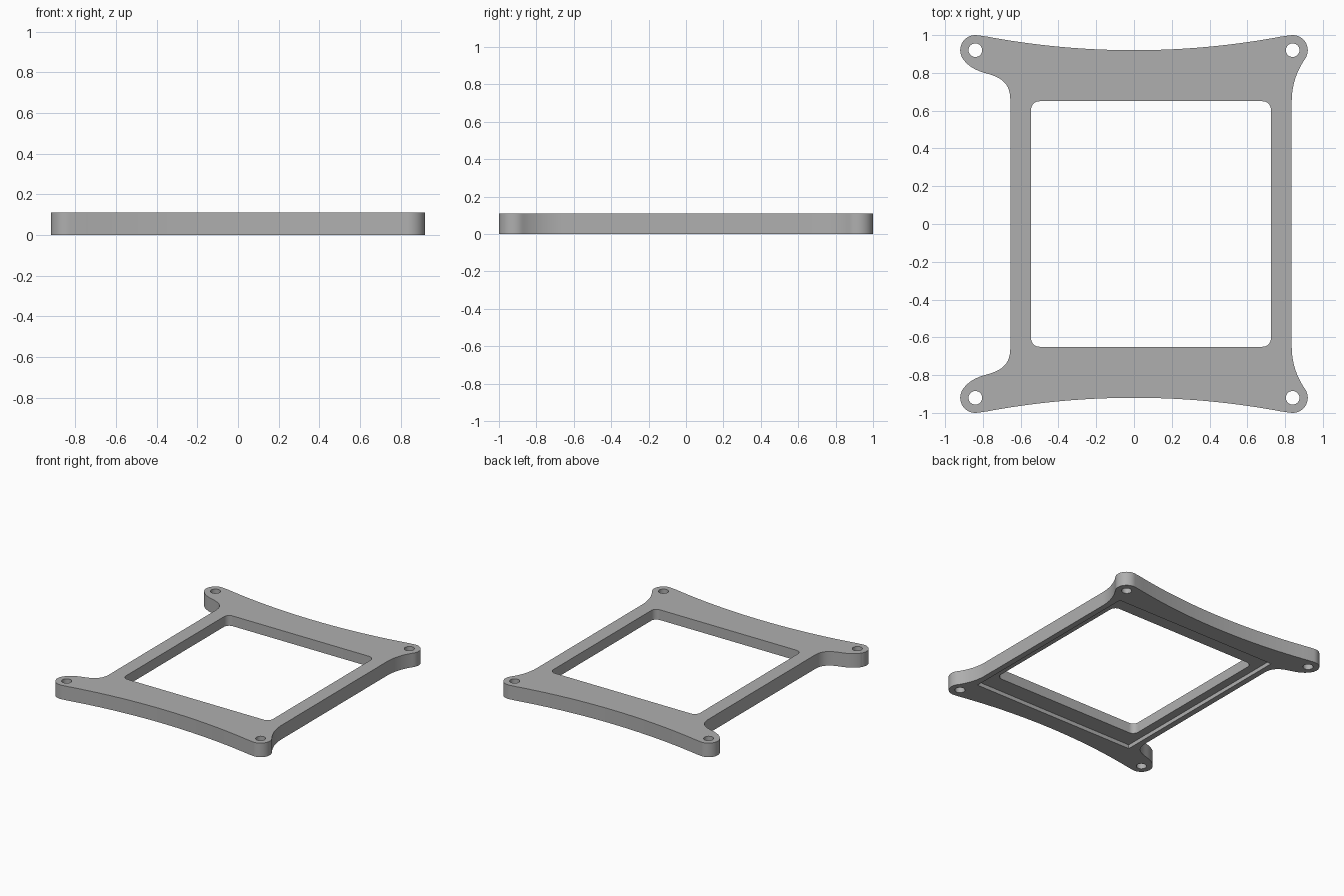
import bpy, bmesh, math
from mathutils import Vector
from mathutils.geometry import interpolate_bezier

cube = bpy.data.objects.get("Cube")
if cube:
    bpy.data.objects.remove(cube, do_unlink=True)

HEIGHT = 0.11
EAR_X, EAR_Y, EAR_R, BOLT_R = 0.84, 0.92, 0.08, 0.036

grey = bpy.data.materials.new("light grey")
grey.use_nodes = True
colour = (0.43, 0.43, 0.43, 1)
grey.diffuse_color = colour
grey.node_tree.nodes["Principled BSDF"].inputs["Base Color"].default_value = colour


def arc(cx, cy, r, start, end, steps):
    """Points on an arc, angles in degrees."""
    angles = [math.radians(start + (end - start) * i / steps) for i in range(steps + 1)]
    return [(cx + r * math.cos(a), cy + r * math.sin(a)) for a in angles]


def bezier(a, b, c, d, steps=14):
    return [(p.x, p.y) for p in interpolate_bezier(*(Vector((*q, 0)) for q in (a, b, c, d)), steps)]


def rounded_rect(x0, x1, y, r):
    return (arc(x1 - r, y - r, r, 0, 90, 8) + arc(x0 + r, y - r, r, 90, 180, 8)
            + arc(x0 + r, r - y, r, 180, 270, 8) + arc(x1 - r, r - y, r, 270, 360, 8))


def prism(name, points, z0, z1):
    """Straight extrusion of a closed outline."""
    clean = []
    for p in points:
        if not clean or math.dist(p, clean[-1]) > 1e-4:
            clean.append(p)
    if math.dist(clean[0], clean[-1]) < 1e-4:
        clean.pop()
    bm = bmesh.new()
    face = bm.faces.new([bm.verts.new((x, y, z0)) for x, y in clean])
    top = bmesh.ops.extrude_face_region(bm, geom=[face])["geom"]
    bmesh.ops.translate(bm, vec=(0, 0, z1 - z0),
                        verts=[v for v in top if isinstance(v, bmesh.types.BMVert)])
    bmesh.ops.recalc_face_normals(bm, faces=bm.faces)
    mesh = bpy.data.meshes.new(name)
    bm.to_mesh(mesh)
    bm.free()
    mesh.materials.append(grey)
    obj = bpy.data.objects.new(name, mesh)
    bpy.context.collection.objects.link(obj)
    return obj


# Back half of the outline, from the straight right side round to the left side
SIDE_R = 0.39
half = arc(0.835 + SIDE_R, 0.65, SIDE_R, 180, 145, 14)      # flare into right ear
half += arc(EAR_X, EAR_Y, EAR_R, -35, 101, 24)              # right ear
bow = 4.24
half += arc(0, 0.92 + bow, bow, 281.2, 258.8, 40)[1:-1]     # bowed back edge
half += arc(-EAR_X, EAR_Y, EAR_R, 79, 215, 24)              # left ear
half += bezier((-0.9055, 0.874), (-0.878, 0.835), (-0.84, 0.813), (-0.78, 0.797))
half += bezier((-0.78, 0.797), (-0.705, 0.777), (-0.655, 0.745), (-0.655, 0.66))
outline = half + [(x, -y) for x, y in reversed(half)]
frame = prism("mounting_frame", outline, 0, HEIGHT)

# Central window, shallow underside recess and four bolt holes
cutters = [
    prism("window_cutter", rounded_rect(-0.545, 0.725, 0.65, 0.045), -0.1, 0.3),
    prism("recess_cutter", [(-0.61, -0.785), (0.79, -0.785), (0.79, 0.785), (-0.61, 0.785)],
          -0.1, 0.03),
]
for sx in (-1, 1):
    for sy in (-1, 1):
        cutters.append(prism("bolt_cutter", arc(sx * EAR_X, sy * EAR_Y, BOLT_R, 0, 360, 32),
                             -0.1, 0.3))

bpy.context.view_layer.objects.active = frame
frame.select_set(True)
for cutter in cutters:
    cutter.hide_render = True
    mod = frame.modifiers.new("cut", 'BOOLEAN')
    mod.operation = 'DIFFERENCE'
    mod.solver = 'EXACT'
    mod.object = cutter
    bpy.ops.object.modifier_apply(modifier=mod.name)
    bpy.data.objects.remove(cutter, do_unlink=True)

bpy.ops.object.shade_smooth_by_angle(angle=math.radians(30))
